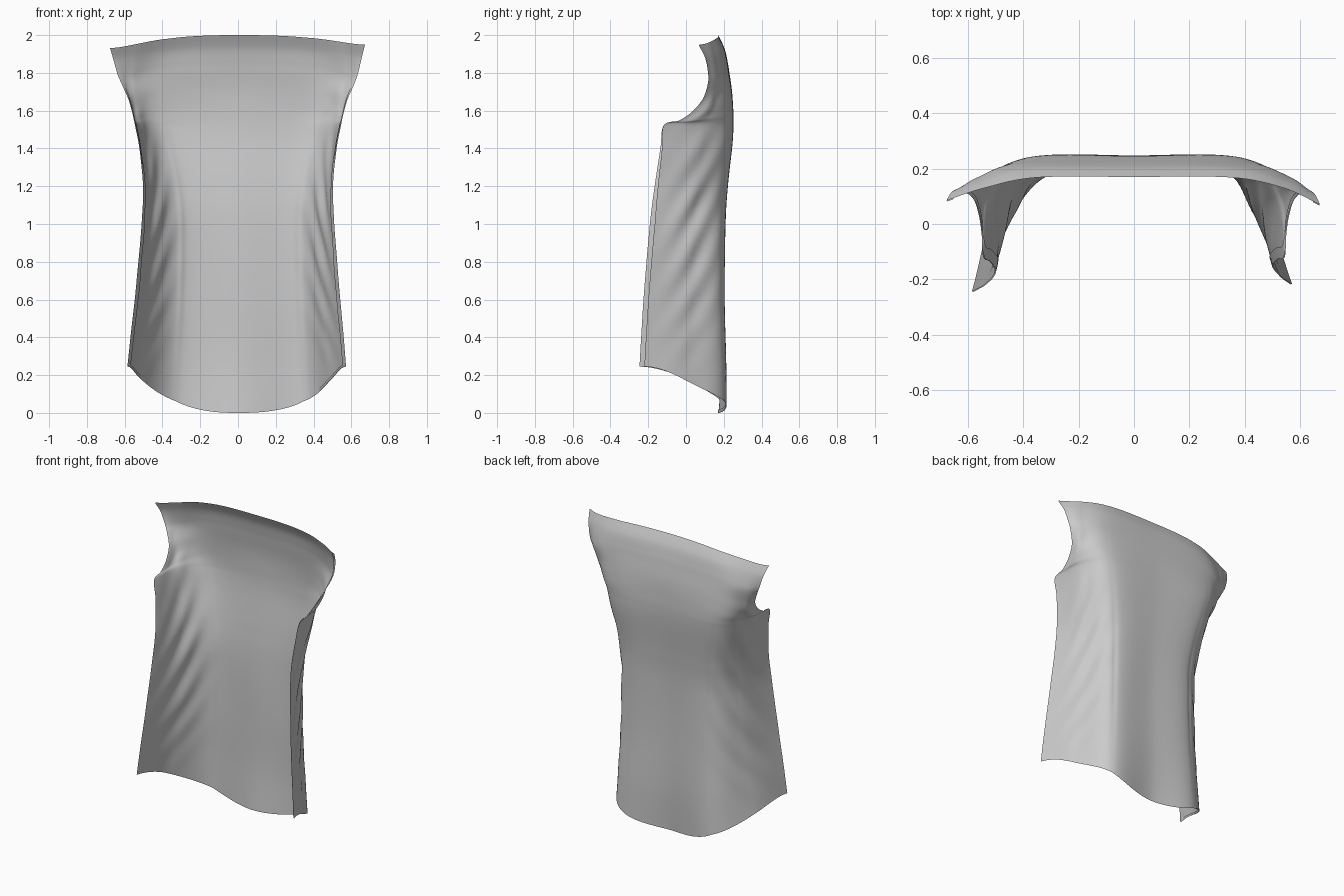
import bpy, math
from mathutils import Vector

if "Cube" in bpy.data.objects:
    bpy.data.objects.remove(bpy.data.objects["Cube"])

# Half cross-sections, hem to shoulder:
# centre (y, z), back corner (x, y), side middle (x, y), open edge (x, y, z)
ROWS = [
    (.173, 0.00, .345, .207, .49, .00, .572, -.245, .245),
    (.186, 0.25, .335, .203, .47, .01, .558, -.235, .42),
    (.190, 0.60, .32, .195, .445, .03, .537, -.220, .65),
    (.200, 1.00, .315, .197, .437, .04, .510, -.190, 1.00),
    (.215, 1.20, .325, .208, .45, .06, .503, -.165, 1.20),
    (.240, 1.42, .36, .232, .485, .09, .522, -.135, 1.40),
    (.247, 1.52, .38, .237, .51, .10, .545, -.118, 1.52),
    (.247, 1.60, .40, .237, .53, .11, .550, -.040, 1.545),
    (.245, 1.67, .40, .235, .54, .14, .560, .030, 1.59),
    (.240, 1.73, .40, .230, .55, .155, .580, .090, 1.66),
    (.230, 1.80, .40, .222, .56, .170, .615, .118, 1.74),
    (.220, 1.86, .39, .214, .565, .165, .636, .120, 1.80),
    (.203, 1.93, .37, .199, .56, .150, .655, .105, 1.88),
    (.170, 2.00, .35, .168, .54, .130, .672, .070, 1.95),
]
LAST = len(ROWS) - 1


def spline(p0, p1, p2, p3, t):
    return 0.5 * (2 * p1 + (p2 - p0) * t + (2 * p0 - 5 * p1 + 4 * p2 - p3) * t * t
                  + (3 * p1 - p0 - 3 * p2 + p3) * t ** 3)


def row_at(v):
    i = min(int(v), LAST - 1)
    a, d = ROWS[max(i - 1, 0)], ROWS[min(i + 2, LAST)]
    return [spline(*k, v - i) for k in zip(a, ROWS[i], ROWS[i + 1], d)]


def base(u, v):
    """Smooth draped sheet, u in -1..1 across, v in 0..LAST upwards."""
    yc, zc, xk, yk, xm, ym, xe, ye, ze = row_at(v)
    side, a = (-1 if u < 0 else 1), abs(u) * 3
    k = min(1, max(0, (6 - v) / 3))
    if u < 0:  # rounder, wider left side and lower left shoulder tip
        low, top = max(0, 1 - v / 3), max(0, (v - 10) / 3)
        xk, yk, xe = xk - .02 * k, yk - .015 * k, xe + .014 * low + .006 * top
        xm, ym = xm + .018 * low, ym + .01 * low
        ze, ye = ze - .018 * top, ye + .015 * top
    else:      # the right side hangs slightly shorter
        ye += .026 * k
    pts = [Vector((-xk, yk)), Vector((0, yc)), Vector((xk, yk)),
           Vector((xm, ym)), Vector((xe, ye))]
    pts.append(pts[4] * 2 - pts[3])
    i = min(int(a), 2)
    p = spline(*pts[i:i + 4], a - i)
    arc = (0, .42, .71, 1)
    s = (arc[i] + (arc[i + 1] - arc[i]) * (a - i)) ** 1.3
    w = s * s * (3 - 2 * s)
    return Vector((side * p.x, p.y, zc + (ze - zc) * w))


def bump(x, centre, width):
    return math.exp(-((x - centre) / width) ** 2)


def surface(u, v, inset=0.0):
    """Base sheet with diagonal side folds and pressed seams."""
    e = 0.004
    p = base(u, v)
    du = base(min(u + e, 1), v) - base(max(u - e, -1), v)
    dv = base(u, min(v + e, LAST)) - base(u, max(v - e, 0))
    n = dv.cross(du).normalized()
    a, z = abs(u), p.z
    fold = math.sin((z + .95 * a + (.08 if u < 0 else 0)) * 2 * math.pi / .25 + 1.2 * math.sin(3 * z))
    d = .008 * fold * bump(a, .66, .2) * bump(z, .95, .45)
    d -= .004 * bump(a, .34, .02) * bump(z, .85, .5)
    d += .003 * math.sin(5 * (z + p.x)) * bump(a, .0, .25) * bump(z, .6, .4)
    return p + n * (d - inset)


def patch(name, u0, u1, nu, v0, v1, nv, inset=0.0):
    verts = [surface(u0 + (u1 - u0) * i / nu, v0 + (v1 - v0) * j / nv, inset)
             for j in range(nv + 1) for i in range(nu + 1)]
    w = nu + 1
    faces = [(j * w + i, (j + 1) * w + i, (j + 1) * w + i + 1, j * w + i + 1)
             for j in range(nv) for i in range(nu)]
    me = bpy.data.meshes.new(name)
    me.from_pydata(verts, [], faces)
    me.shade_smooth()
    ob = bpy.data.objects.new(name, me)
    bpy.context.collection.objects.link(ob)
    return ob


# Main cloth panel
patch("back_panel", -1, 1, 144, 0, LAST, 143)
# Turned-under hem along the curved bottom
patch("bottom_hem", -1, 1, 144, 0, .12, 2, .004)
# Turned-under strips at the side edges and armholes
for label, s in (("left", -1), ("right", 1)):
    lo, hi = sorted((s * .94, s))
    patch(label + "_side_facing", lo, hi, 3, 0, 6, 60, .004)
    patch(label + "_armhole_facing", lo, hi, 3, 6, LAST, 70, .004)
